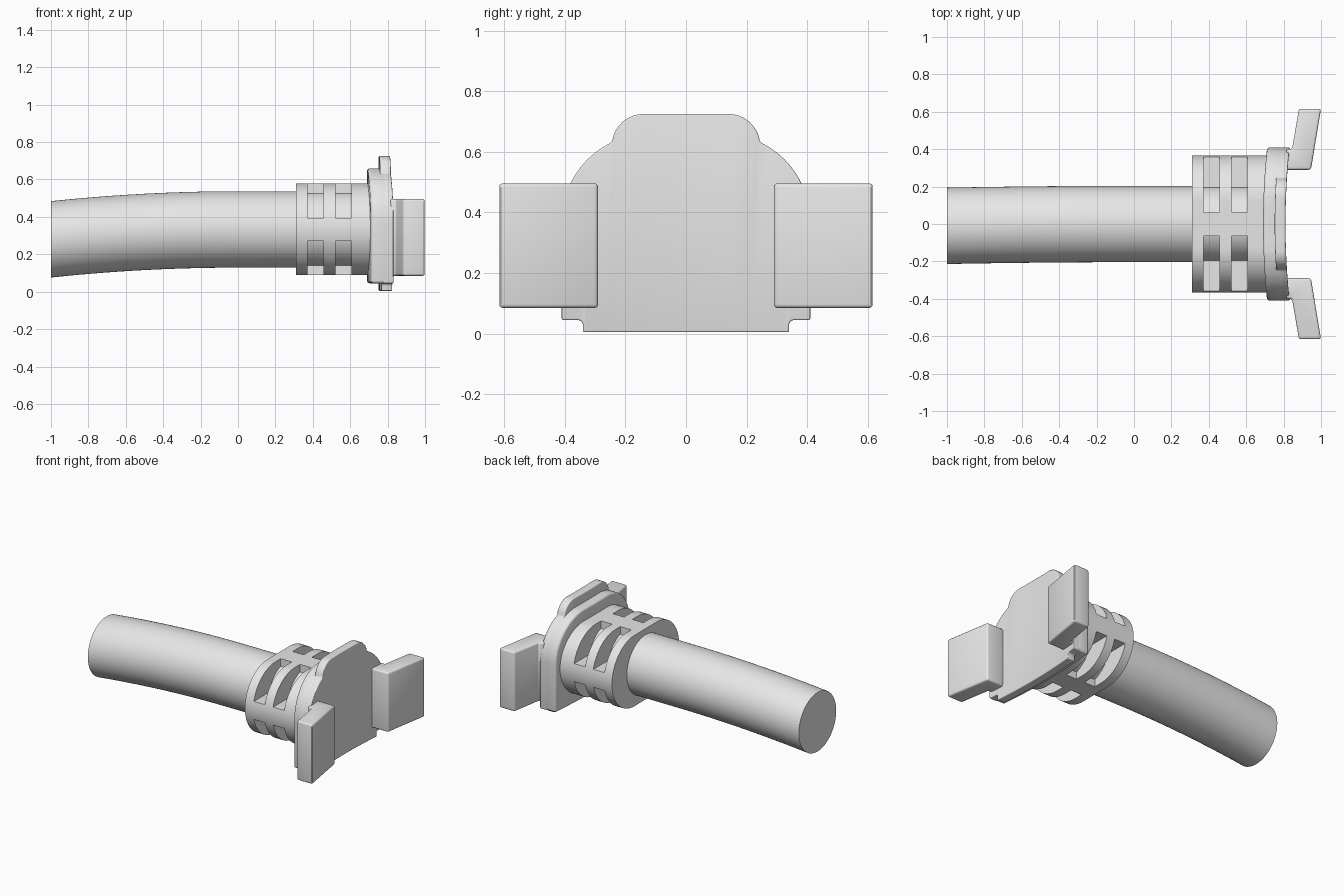
import bpy, bmesh
from math import sin, cos, pi, radians
from mathutils import Vector

cube = bpy.data.objects.get("Cube")
if cube:
    bpy.data.objects.remove(cube, do_unlink=True)

grey = bpy.data.materials.new("plain_grey")
grey.use_nodes = True
grey.diffuse_color = (0.8, 0.8, 0.8, 1)
grey.node_tree.nodes["Principled BSDF"].inputs["Base Color"].default_value = (0.8, 0.8, 0.8, 1)


def arc(cy, cz, r, a0, a1, n):
    angles = [radians(a0 + (a1 - a0) * i / n) for i in range(n + 1)]
    return [(cy + r * cos(a), cz + r * sin(a)) for a in angles]


def mirrored(half):
    return half + [(-y, z) for y, z in reversed(half)]


def finish(name, bm):
    bmesh.ops.recalc_face_normals(bm, faces=bm.faces)
    mesh = bpy.data.meshes.new(name)
    bm.to_mesh(mesh)
    bm.free()
    mesh.materials.append(grey)
    obj = bpy.data.objects.new(name, mesh)
    bpy.context.collection.objects.link(obj)
    return obj


def smooth(obj):
    bpy.ops.object.select_all(action='DESELECT')
    obj.select_set(True)
    bpy.context.view_layer.objects.active = obj
    bpy.ops.object.shade_smooth_by_angle(angle=radians(32))


def prism(name, outline, low, high, along='X', bevel=0, cut_axis=None, cuts=(), bend=None):
    """Extrude an outline, round its sharp edges, slice it and bend it."""
    bm = bmesh.new()
    place = (lambda u, v, w: (w, u, v)) if along == 'X' else (lambda u, v, w: (u, v, w))
    rings = [[bm.verts.new(place(u, v, w)) for u, v in outline] for w in (low, high)]
    bm.faces.new(rings[0])
    bm.faces.new(rings[1])
    n = len(outline)
    for i in range(n):
        j = (i + 1) % n
        bm.faces.new((rings[0][i], rings[0][j], rings[1][j], rings[1][i]))
    bmesh.ops.recalc_face_normals(bm, faces=bm.faces)
    if bevel:
        sharp = [e for e in bm.edges if e.calc_face_angle(0) > radians(35)]
        bmesh.ops.bevel(bm, geom=sharp, offset=bevel, segments=3, profile=0.5,
                        affect='EDGES', clamp_overlap=True)
    for c in cuts:
        bmesh.ops.bisect_plane(bm, geom=bm.verts[:] + bm.edges[:] + bm.faces[:],
                               plane_co=cut_axis * c, plane_no=cut_axis)
    if bend:
        for v in bm.verts:
            bend(v.co)
    return finish(name, bm)


# Drooping cable, running on through the collar
def droop(co):
    if co.x < 0:
        co.z -= 0.053 * co.x ** 2
        co.y -= 0.01 * co.x ** 2


circle = arc(0, 0.333, 0.204, 0, 360, 64)[:-1]
smooth(prism("cable", circle, -1, 0.72, cut_axis=Vector((1, 0, 0)),
             cuts=[-0.9 + 0.1 * i for i in range(10)], bend=droop))

# Stadium-shaped strain relief collar
stadium = arc(0.122, 0.334, 0.245, -90, 90, 32) + arc(-0.122, 0.334, 0.245, 90, 270, 32)
collar = prism("strain_relief_collar", stadium, 0.31, 0.73)

# Two rows of slots in each quadrant, leaving a cross-shaped core
bm = bmesh.new()
for x in (0.415, 0.563):
    for y in (0.265, -0.265):
        for z in (0.595, 0.07):
            made = bmesh.ops.create_cube(bm, size=1)["verts"]
            bmesh.ops.scale(bm, vec=(0.085, 0.4, 0.4), verts=made)
            bmesh.ops.translate(bm, vec=(x, y, z), verts=made)
cutter = finish("slot_cutter", bm)
cutter.hide_render = True
mod = collar.modifiers.new("slots", 'BOOLEAN')
mod.operation = 'DIFFERENCE'
mod.solver = 'EXACT'
mod.object = cutter
bpy.context.view_layer.objects.active = collar
bpy.ops.object.modifier_apply(modifier=mod.name)
bpy.data.objects.remove(cutter, do_unlink=True)
smooth(collar)


# Bent flange: a thick rounded body and a thinner layer with tabs above and below
def bow(co):
    co.x += 0.13 * co.y ** 2


slices = [-0.39 + 0.06 * i for i in range(14)]
across = Vector((0, 1, 0))
body = [(0.41, 0.045)] + arc(0.12, 0.37, 0.29, 0, 90, 14)
face = ([(0.34, 0.005)] + arc(0.355, 0.03, 0.015, 180, 90, 3) + [(0.41, 0.045)]
        + arc(0.12, 0.37, 0.29, 0, 64.3, 10) + arc(0.14, 0.62, 0.105, 9, 90, 8))
for name, half, back, front in (("flange_body", body, 0.69, 0.785),
                                ("flange_face", face, 0.752, 0.81)):
    smooth(prism(name, mirrored(half), back, front, bevel=0.014,
                 cut_axis=across, cuts=slices, bend=bow))

# Splayed side wings
for side, s in (("left", 1), ("right", -1)):
    wing = [(0.81, 0.29), (0.946, 0.29), (1.0, 0.616), (0.882, 0.616), (0.845, 0.4), (0.815, 0.4)]
    smooth(prism(side + "_wing", [(x, s * y) for x, y in wing], 0.085, 0.496,
                 along='Z', bevel=0.012))
